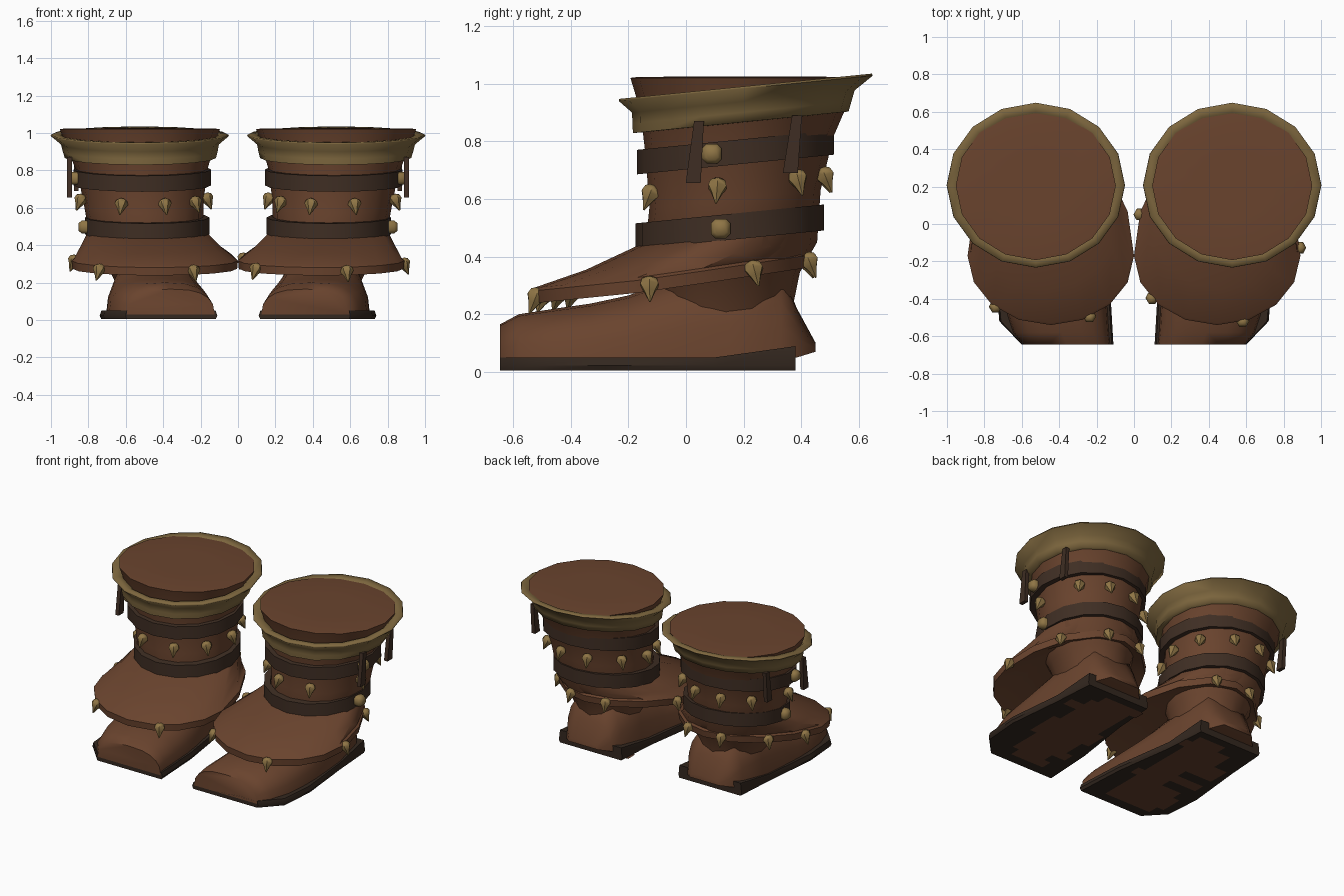
import bpy, math, random
from mathutils import Vector, Matrix

if "Cube" in bpy.data.objects:
    bpy.data.objects.remove(bpy.data.objects["Cube"])

random.seed(4)
N = 16


def material(name, rgb):
    m = bpy.data.materials.new(name)
    m.diffuse_color = (*rgb, 1)
    m.use_nodes = True
    m.node_tree.nodes["Principled BSDF"].inputs["Base Color"].default_value = m.diffuse_color
    return m


LEATHER = material("brown leather", (0.143, 0.057, 0.027))
STRAP = material("dark strap leather", (0.049, 0.027, 0.017))
TRIM = material("olive gold trim", (0.208, 0.136, 0.049))
METAL = material("brass", (0.275, 0.178, 0.060))
SOLE = material("black brown sole", (0.034, 0.021, 0.014))
WORN = material("worn sole", (0.130, 0.052, 0.026))


def finish(name, verts, faces, mat, side, angle=40, recalc=True):
    """Make an object; side = -1 gives the mirrored boot."""
    me = bpy.data.meshes.new(name)
    me.from_pydata([(v[0] * side, v[1], v[2]) for v in verts], [], faces)
    me.materials.append(mat)
    ob = bpy.data.objects.new(name, me)
    bpy.context.collection.objects.link(ob)
    bpy.ops.object.select_all(action='DESELECT')
    ob.select_set(True)
    bpy.context.view_layer.objects.active = ob
    if recalc:
        bpy.ops.object.mode_set(mode='EDIT')
        bpy.ops.mesh.select_all(action='SELECT')
        bpy.ops.mesh.normals_make_consistent(inside=False)
        bpy.ops.object.mode_set(mode='OBJECT')
    bpy.ops.object.shade_smooth_by_angle(angle=math.radians(angle))
    return ob


def loft(name, rings, mat, side, caps=True, loop=False, angle=40):
    n = len(rings[0])
    verts = [p for r in rings for p in r]
    k = len(rings)
    faces = []
    for i in range(k if loop else k - 1):
        a, b = i * n, (i + 1) % k * n
        faces += [(a + j, a + (j + 1) % n, b + (j + 1) % n, b + j) for j in range(n)]
    if caps and not loop:
        faces += [tuple(range(n))[::-1], tuple(range((k - 1) * n, k * n))]
    return finish(name, verts, faces, mat, side, angle)


def ring(cx, cy, rx, ry, z, slope=0.1):
    """Ellipse that rises towards the back by slope; z is its middle height."""
    out = []
    for i in range(N):
        a = math.tau * i / N
        y = ry * math.sin(a)
        out.append((cx + rx * math.cos(a), cy + y, z + slope * y))
    return out


def hem_point(a, scale=1.0, dz=0.0):
    """Point on the egg-shaped hem of the flared skirt."""
    s = math.sin(a)
    x = 0.445 + 0.445 * scale * math.cos(a)
    y = -0.17 + (0.37 if s < 0 else 0.62) * scale * s
    z = 0.285 + (0.10 if y < -0.14 else 0.15) * (y + 0.14)
    return (x, y, z + dz)


def hem(scale, dz):
    return [hem_point(math.tau * i / N, scale, dz) for i in range(N)]


def spike(name, pos, ang, side, s=1.0):
    """Brass tooth: rounded head tapering to a point, leaning outwards."""
    prof = [(0.014, 0.034), (0.030, 0.024), (0.036, 0.004), (0.021, -0.020), (0.003, -0.058)]
    out = Vector((math.cos(ang), math.sin(ang), 0))
    rot = Matrix.Rotation(-0.4, 3, Vector((-out.y, out.x, 0)))
    rings = [[tuple(Vector(pos) + rot @ Vector((r * s * math.cos(math.tau * j / 6),
              r * s * math.sin(math.tau * j / 6), z * s))) for j in range(6)] for r, z in prof]
    loft(name, rings, METAL, side, angle=50)


def band(name, cx, cy, rx, ry, z, h, side):
    t = 0.04
    loft(name, [ring(cx, cy, rx - t, ry - t, z - h / 2), ring(cx, cy, rx, ry, z - h / 2),
                ring(cx, cy, rx, ry, z + h / 2), ring(cx, cy, rx - t, ry - t, z + h / 2)],
         STRAP, side, loop=True)


def stud(name, c, side):
    h = 0.034
    rings = []
    for dx, k in ((-0.03, 1), (0.01, 1), (0.028, 0.62)):
        rings.append([(c[0] + dx, c[1] + h * k * u, c[2] + h * k * v) for u, v in
                      ((-1, -.55), (-.55, -1), (.55, -1), (1, -.55), (1, .55), (.55, 1), (-.55, 1), (-1, .55))])
    loft(name, rings, METAL, side, angle=65)


def arch(y, cx, hw, zb, zt):
    """Foot cross-section with a flat bottom."""
    pts = []
    for i in range(11):
        a = math.pi * i / 10
        c, s = math.cos(a), math.sin(a)
        pts.append((cx + hw * math.copysign(abs(c) ** 0.75, c), y, zb + (zt - zb) * max(s, 0) ** 0.8))
    return pts


SOLE_OUTLINE = [(.11, -.645), (.60, -.645), (.72, -.52), (.74, -.28), (.70, .1),
                (.68, .38), (.21, .38), (.19, .1), (.13, -.3)]


def sole_ring(k, z, lift=0.0):
    return [(.43 + (x - .43) * k, y, z + lift * max(0, y - .1)) for x, y in SOLE_OUTLINE]


def build_boot(side, tag, hem_angles):
    # shaft with closed top
    loft(tag + "_shaft", [
        ring(.455, .14, .20, .23, .20), ring(.468, .145, .245, .25, .32), ring(.488, .155, .30, .30, .42),
        ring(.503, .17, .318, .297, .60), ring(.513, .185, .343, .325, .78), ring(.52, .20, .375, .35, .87),
        ring(.525, .205, .405, .375, .96, .04), ring(.525, .205, .428, .398, 1.020, 0),
        ring(.525, .205, .405, .375, 1.023, 0), ring(.525, .205, .2, .18, 1.025, 0)],
        LEATHER, side, angle=50)

    # flaring trim collar
    loft(tag + "_collar", [
        ring(.522, .192, .355, .335, .865), ring(.522, .190, .404, .374, .866), ring(.523, .194, .414, .380, .90),
        ring(.524, .199, .422, .386, .938), ring(.525, .2075, .477, .441, .984), ring(.525, .2065, .474, .438, .991),
        ring(.525, .205, .425, .395, .989), ring(.525, .205, .38, .35, .955)],
        TRIM, side, loop=True, angle=75)

    # two straps around the shaft with outer studs
    band(tag + "_upper_band", .512, .172, .368, .342, .762, .085, side)
    band(tag + "_lower_band", .485, .152, .332, .327, .503, .09, side)
    stud(tag + "_upper_stud", (.875, .09, .757), side)
    stud(tag + "_lower_stud", (.825, .12, .497), side)

    # hanging tabs
    for i, (y0, y1, zt, zb, x) in enumerate(((.045, .025, .87, .655, .90), (.385, .362, .89, .69, .865))):
        rings = [[(x + u * .013, y + v * w, z) for u, v in ((-1, -1), (1, -1), (1, 1), (-1, 1))]
                 for y, w, z in ((y0, .017, zt), (y1, .026, zb))]
        loft(f"{tag}_tab_{i}", rings, STRAP, side)

    # flared skirt over the instep, with a thick hem
    top = ring(.488, .152, .312, .306, .475)
    wide = hem(1.0, .035)
    mid = [tuple(Vector(p).lerp(Vector(q), .5) + Vector((0, 0, -.008))) for p, q in zip(top, wide)]
    loft(tag + "_skirt", [top, mid, hem(.97, .045), wide, hem(.99, -.008), hem(.95, .0),
                          ring(.46, .10, .25, .25, .36)], LEATHER, side)

    # foot rising into the ankle and narrowing at the heel
    loft(tag + "_foot", [arch(*s) for s in (
        (-.645, .36, .235, .03, .165), (-.58, .39, .258, .03, .20), (-.45, .415, .275, .03, .22),
        (-.33, .425, .278, .03, .237), (-.2, .435, .27, .03, .265), (-.05, .445, .25, .03, .32),
        (.15, .45, .228, .03, .38), (.33, .45, .205, .04, .35), (.385, .45, .17, .05, .22),
        (.45, .45, .11, .07, .10))],
        LEATHER, side, angle=60)

    # sole with raised heel edge, and worn patches underneath
    loft(tag + "_sole", [sole_ring(.97, .005), sole_ring(1, .022), sole_ring(.97, .05, .14)], SOLE, side)
    verts, faces = [], []
    dx, dy = .05, .075
    for j in range(12):
        y = -.57 + j * dy
        lo = .25 + random.choice((-1, 0, 0, 1)) * dx
        hi = .60 + random.choice((-1, -1, 0, 1)) * dx
        if random.random() < .2:
            hi -= 2 * dx
        b = len(verts)
        verts += [(lo, y, .001), (lo, y + dy, .001), (hi, y + dy, .001), (hi, y, .001)]
        faces.append((b, b + 1, b + 2, b + 3) if side > 0 else (b + 3, b + 2, b + 1, b))
    finish(tag + "_worn_patches", verts, faces, WORN, side, recalc=False)

    # brass teeth around the shaft and along the hem
    for i, d in enumerate((-12, -70, -110, -145, -180, 42, 75, 108, 145)):
        a = math.radians(d)
        y = .175 + .32 * math.sin(a)
        spike(f"{tag}_shaft_spike_{i}", (.507 + .343 * math.cos(a), y, .645 + .1 * (y - .175)), a, side)
    for i, d in enumerate(hem_angles):
        a = math.radians(d)
        spike(f"{tag}_hem_spike_{i}", hem_point(a, 1.0, .01), a, side)


build_boot(1, "right_boot", (4, -72, -142, 159, 41, 75, 108))
build_boot(-1, "left_boot", (14, -48, -118, 41, 75, 108))
